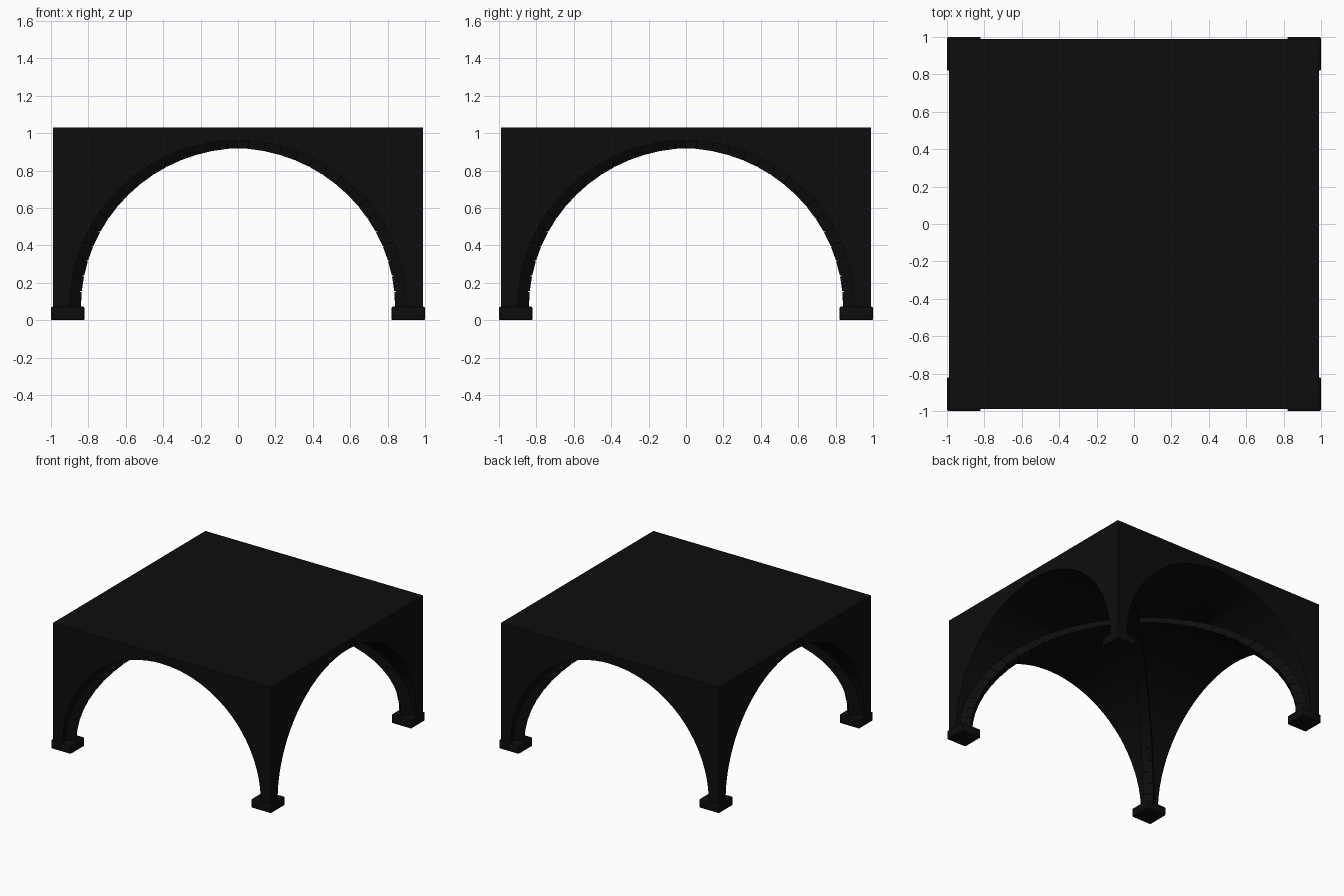
import bpy, bmesh, math
from mathutils import Matrix, Vector

if "Cube" in bpy.data.objects:
    bpy.data.objects.remove(bpy.data.objects["Cube"])

WALL, SPAN, SPRING, RISE, TOP = 0.99, 0.9, 0.07, 0.89, 1.03
SEGMENTS = 40

stone = bpy.data.materials.new("black_stone")
stone.use_nodes = True
colour = (0.004, 0.004, 0.004, 1)
stone.diffuse_color = colour
stone.node_tree.nodes["Principled BSDF"].inputs["Base Color"].default_value = colour


def finish(bm, name, smooth=True):
    bmesh.ops.remove_doubles(bm, verts=bm.verts, dist=0.0001)
    bmesh.ops.recalc_face_normals(bm, faces=bm.faces)
    mesh = bpy.data.meshes.new(name)
    bm.to_mesh(mesh)
    bm.free()
    mesh.materials.append(stone)
    obj = bpy.data.objects.new(name, mesh)
    bpy.context.collection.objects.link(obj)
    if smooth:
        bpy.ops.object.select_all(action="DESELECT")
        obj.select_set(True)
        bpy.context.view_layer.objects.active = obj
        bpy.ops.object.shade_smooth_by_angle(angle=math.radians(30))
    return obj


def add_face(bm, points):
    unique = []
    for p in points:
        if all((p - q).length > 0.0001 for q in unique):
            unique.append(p)
    if len(unique) > 2:
        bm.faces.new([bm.verts.new(p) for p in unique])


# Groin vault block: four identical bays meeting along the diagonals
bm = bmesh.new()
arc = [(-SPAN * math.cos(math.pi * i / SEGMENTS),
        SPRING + RISE * math.sin(math.pi * i / SEGMENTS)) for i in range(SEGMENTS + 1)]
outline = [(-WALL, SPRING)] + arc + [(WALL, SPRING)]
for quarter in range(4):
    turn = Matrix.Rotation(quarter * math.pi / 2, 3, "Z")
    for (x0, z0), (x1, z1) in zip(arc, arc[1:]):
        web = [(x0, -WALL, z0), (x1, -WALL, z1), (x1, -abs(x1), z1), (x0, -abs(x0), z0)]
        add_face(bm, [turn @ Vector(p) for p in web])
    for (x0, z0), (x1, z1) in zip(outline, outline[1:]):
        spandrel = [(x0, -WALL, z0), (x1, -WALL, z1), (x1, -WALL, TOP), (x0, -WALL, TOP)]
        roof = [(x0, -WALL, TOP), (x1, -WALL, TOP), (0, 0, TOP)]
        for part in (spandrel, roof):
            add_face(bm, [turn @ Vector(p) for p in part])
    foot = [(SPAN, SPAN), (WALL, SPAN), (WALL, WALL), (SPAN, WALL)]
    add_face(bm, [turn @ Vector((x, y, SPRING)) for x, y in foot])
finish(bm, "vault_block")


# Diagonal ribs: wedge stones with fine joints over a recessed core
def rib(name, heading, inset, half_width, gap, count=32):
    bm = bmesh.new()
    turn = Matrix.Rotation(heading, 3, "Z")
    inner = ((0.868 + inset) * math.sqrt(2), 0.85 + inset)
    outer = (0.94 * math.sqrt(2), 0.92)
    for i in range(count):
        a, b = (math.pi * (i + s) / count for s in (gap, 1 - gap))
        rings = []
        for t in (a, b):
            rings.append([bm.verts.new(turn @ Vector((r * math.cos(t), side * half_width,
                                                      SPRING + h * math.sin(t))))
                          for (r, h), side in ((inner, -1), (inner, 1), (outer, 1), (outer, -1))])
        for k in range(4):
            n = (k + 1) % 4
            bm.faces.new((rings[0][k], rings[0][n], rings[1][n], rings[1][k]))
        if gap or i == 0:
            bm.faces.new(rings[0])
        if gap or i == count - 1:
            bm.faces.new(rings[1])
    finish(bm, name, smooth=not gap)


for label, heading in (("first", math.pi / 4), ("second", 3 * math.pi / 4)):
    rib(label + "_rib_stones", heading, 0, 0.04, 0.03)
    rib(label + "_rib_core", heading, 0.005, 0.036, 0)

# Pier bases: softened square plinths at the corners
for x_name, sx in (("left", 1), ("right", -1)):
    for y_name, sy in (("front", -1), ("back", 1)):
        bm = bmesh.new()
        bmesh.ops.create_cube(bm, size=1)
        bmesh.ops.scale(bm, vec=(0.18, 0.18, 0.072), verts=bm.verts)
        bmesh.ops.bevel(bm, geom=bm.edges[:], offset=0.008, segments=2,
                        profile=0.5, affect="EDGES")
        bmesh.ops.translate(bm, vec=(sx * 0.91, sy * 0.91, 0.036), verts=bm.verts)
        finish(bm, f"{y_name}_{x_name}_pier_base")
